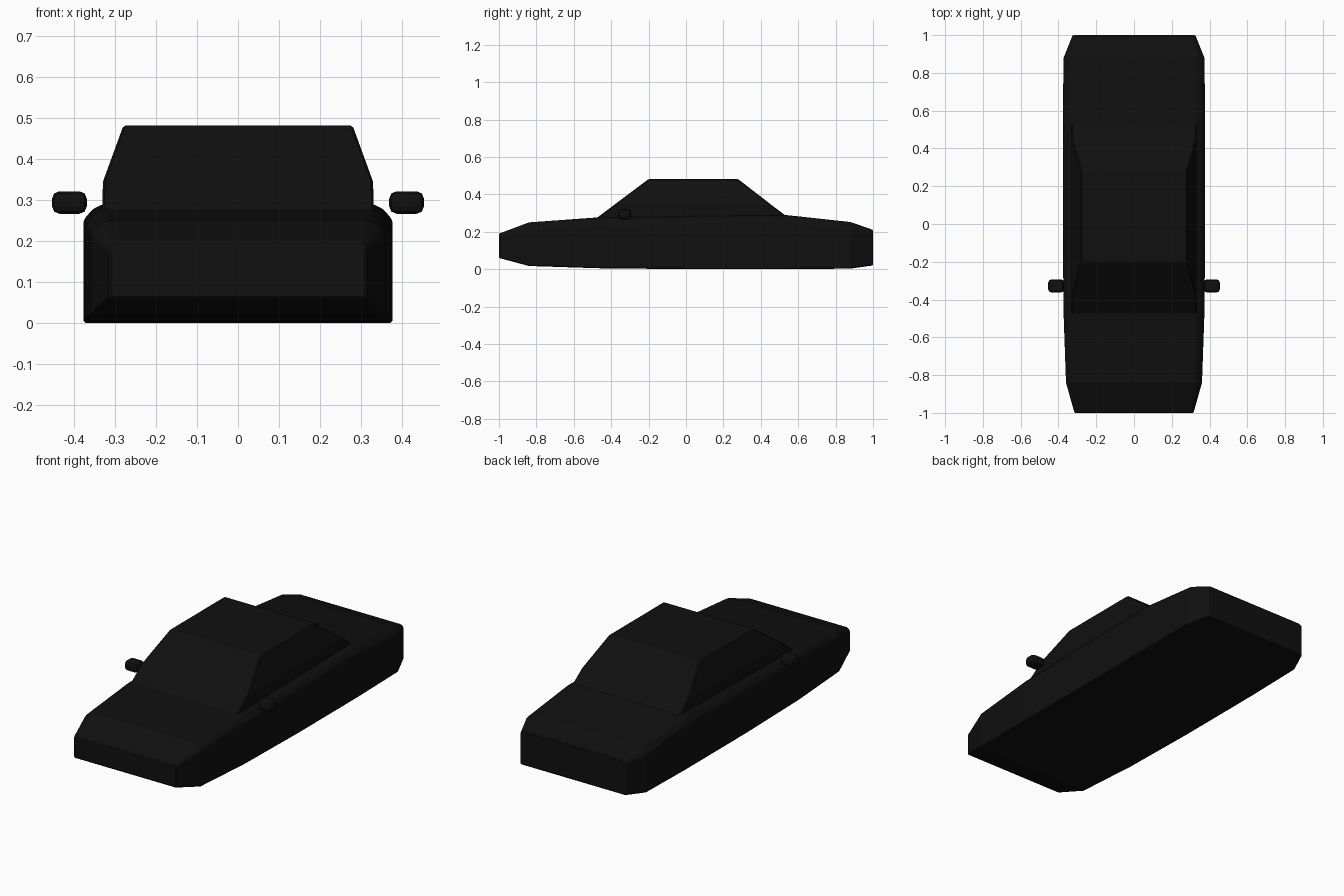
import bpy, bmesh

cube = bpy.data.objects.get("Cube")
if cube:
    bpy.data.objects.remove(cube, do_unlink=True)

paint = bpy.data.materials.new("black_paint")
paint.use_nodes = True
colour = (0.005, 0.005, 0.005, 1)
paint.diffuse_color = colour
paint.node_tree.nodes["Principled BSDF"].inputs["Base Color"].default_value = colour


def finish(name, bm, bevel, segments=1):
    """Turn a bmesh into an object with softened edges."""
    bmesh.ops.recalc_face_normals(bm, faces=bm.faces)
    mesh = bpy.data.meshes.new(name)
    bm.to_mesh(mesh)
    bm.free()
    mesh.materials.append(paint)
    obj = bpy.data.objects.new(name, mesh)
    bpy.context.collection.objects.link(obj)
    mod = obj.modifiers.new("soft_edges", "BEVEL")
    mod.width = bevel
    mod.segments = segments
    mod.limit_method = "ANGLE"
    mod.angle_limit = 0.35
    return obj


def loft(name, rings, bevel):
    """Join matching rings of points and cap both ends."""
    bm = bmesh.new()
    loops = [[bm.verts.new(p) for p in ring] for ring in rings]
    for a, b in zip(loops, loops[1:]):
        for i in range(len(a)):
            j = (i + 1) % len(a)
            bm.faces.new((a[i], a[j], b[j], b[i]))
    bm.faces.new(loops[0])
    bm.faces.new(loops[-1])
    return finish(name, bm, bevel)


def body_section(y, half, low, high, inset, drop):
    """Slab section with chamfered shoulders."""
    right = [(half, low), (half, high - drop),
             (half - inset * 0.45, high - drop * 0.35), (half - inset, high)]
    outline = right + [(-x, z) for x, z in reversed(right)]
    return [(x, y, z) for x, z in outline]


# Body: y, half width, underside, top, shoulder inset, shoulder drop
stations = [
    (-1.0, 0.315, 0.06, 0.19, 0.015, 0.012),
    (-0.84, 0.36, 0.017, 0.25, 0.04, 0.035),
    (-0.47, 0.373, 0.005, 0.277, 0.045, 0.038),
    (0.0, 0.377, 0.0, 0.284, 0.046, 0.038),
    (0.53, 0.377, 0.0, 0.29, 0.046, 0.038),
    (0.88, 0.373, 0.003, 0.252, 0.042, 0.036),
    (1.0, 0.325, 0.02, 0.21, 0.015, 0.012),
]
loft("car_body", [body_section(*s) for s in stations], 0.005)

# Cabin: height, half width, front y, back y
levels = [
    (0.27, 0.332, -0.482, 0.555),
    (0.345, 0.33, -0.382, 0.455),
    (0.482, 0.28, -0.2, 0.278),
]
loft("cabin", [[(-w, f, z), (w, f, z), (w, b, z), (-w, b, z)]
               for z, w, f, b in levels], 0.005)

# Door mirrors
for side, sign in (("left", 1), ("right", -1)):
    bm = bmesh.new()
    bmesh.ops.create_cube(bm, size=1)
    bmesh.ops.scale(bm, vec=(0.085, 0.07, 0.055), verts=bm.verts)
    bmesh.ops.translate(bm, vec=(sign * 0.412, -0.328, 0.294), verts=bm.verts)
    finish(side + "_mirror", bm, 0.018, 2)
